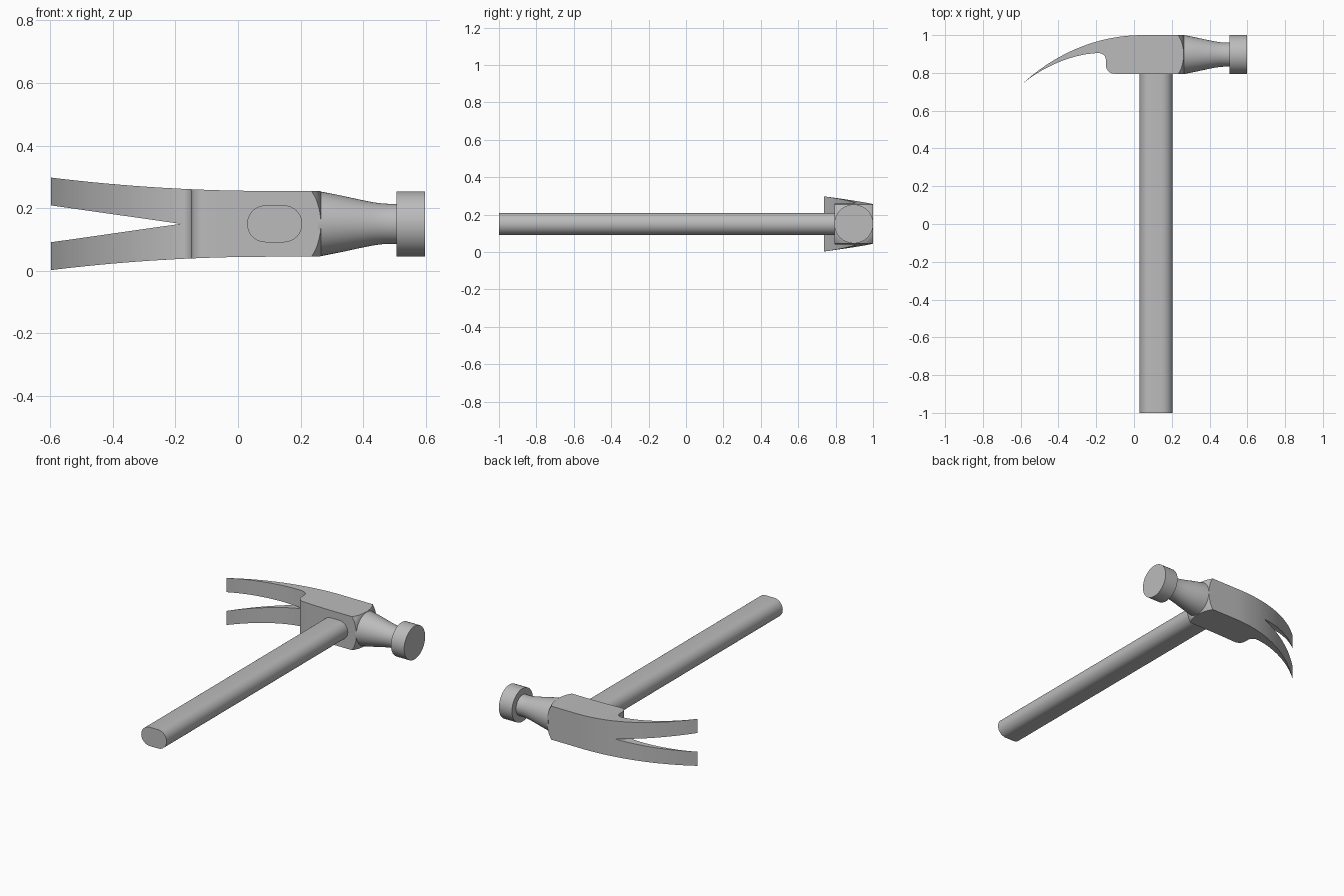
import bpy, bmesh, math
from mathutils import Matrix, Vector
from mathutils.geometry import interpolate_bezier

if "Cube" in bpy.data.objects:
    bpy.data.objects.remove(bpy.data.objects["Cube"])

AXIS_Y, AXIS_Z = 0.897, 0.15

grey = bpy.data.materials.new("plain grey")
grey.use_nodes = True
GREY = (0.5, 0.5, 0.5, 1)
grey.diffuse_color = GREY
grey.node_tree.nodes["Principled BSDF"].inputs["Base Color"].default_value = GREY


def finish(name, bm):
    bmesh.ops.recalc_face_normals(bm, faces=bm.faces[:])
    mesh = bpy.data.meshes.new(name)
    bm.to_mesh(mesh)
    bm.free()
    obj = bpy.data.objects.new(name, mesh)
    bpy.context.collection.objects.link(obj)
    mesh.materials.append(grey)
    return obj


def select(obj):
    bpy.ops.object.select_all(action='DESELECT')
    obj.select_set(True)
    bpy.context.view_layer.objects.active = obj


def smooth(obj):
    select(obj)
    bpy.ops.object.shade_smooth_by_angle(angle=math.radians(30))


def prism(points, offset):
    """Closed outline pushed along an offset."""
    bm = bmesh.new()
    face = bm.faces.new([bm.verts.new(p) for p in points])
    out = bmesh.ops.extrude_face_region(bm, geom=[face], use_keep_orig=True)
    moved = [v for v in out["geom"] if isinstance(v, bmesh.types.BMVert)]
    bmesh.ops.translate(bm, verts=moved, vec=offset)
    return bm


def revolve(name, profile, steps=64):
    """Turn (x, radius) pairs round the head axis, with flat end caps."""
    bm = bmesh.new()
    rings = []
    for x, r in profile:
        ring = [bm.verts.new((x, AXIS_Y + r * math.cos(a), AXIS_Z + r * math.sin(a)))
                for a in (math.tau * i / steps for i in range(steps))]
        rings.append(ring)
    for a, b in zip(rings, rings[1:]):
        for i in range(steps):
            j = (i + 1) % steps
            bm.faces.new((a[i], a[j], b[j], b[i]))
    bm.faces.new(rings[0])
    bm.faces.new(rings[-1])
    return finish(name, bm)


def cut(obj, cutter, operation):
    select(obj)
    mod = obj.modifiers.new("cut", 'BOOLEAN')
    mod.object, mod.operation, mod.solver = cutter, operation, 'EXACT'
    bpy.ops.object.modifier_apply(modifier=mod.name)
    bpy.data.objects.remove(cutter)


def bezier(points, count):
    return [Vector(p) for p in interpolate_bezier(*[(x, y, 0) for x, y in points], count)]


# Handle: rounded bar
half, radius, centre = 0.029, 0.059, 0.117
outline = []
for side, start in ((1, -90), (-1, 90)):
    for i in range(17):
        a = math.radians(start + 180 * i / 16)
        outline.append((centre + side * half + radius * math.cos(a), -1,
                        AXIS_Z + radius * math.sin(a)))
smooth(finish("handle", prism(outline, (0, 1.85, 0))))

# Head block and claw: side outline, widening towards the claw tip
tip = (-0.597, 0.737)
outline = bezier([(0.05, 1), (-0.2, 1), (-0.42, 0.9), tip], 28)
outline += bezier([tip, (-0.5, 0.82), (-0.34, 0.9), (-0.19, 0.905)], 16)[1:]
outline += bezier([(-0.19, 0.905), (-0.16, 0.905), (-0.148, 0.885), (-0.148, 0.862)], 8)[1:]
outline += bezier([(-0.148, 0.84), (-0.148, 0.815), (-0.13, 0.795), (-0.1, 0.795)], 8)
outline += [Vector((0.265, 0.795, 0)), Vector((0.265, 1, 0))]
bm = prism(outline, (0, 0, 1))
for i in range(20):
    bmesh.ops.bisect_plane(bm, geom=bm.verts[:] + bm.edges[:] + bm.faces[:],
                           plane_co=(0.1 - 0.034 * i, 0, 0), plane_no=(1, 0, 0))
for v in bm.verts:
    width = 0.105 + 0.043 * (max(0, 0.1 - v.co.x) / 0.7) ** 2
    v.co.z = AXIS_Z + (width if v.co.z > 0.5 else -width)
head = finish("claw_head", bm)

# Nail slot between the two claws
wedge = [(-0.183, 0.5, AXIS_Z), (-0.7, 0.5, AXIS_Z + 0.0735), (-0.7, 0.5, AXIS_Z - 0.0735)]
cut(head, finish("slot_cutter", prism(wedge, (0, 1, 0))), 'DIFFERENCE')

# Turned corners where the block meets the neck
cut(head, revolve("corner_cutter", [(-0.8, 0.7), (0.2, 0.7), (0.232, 0.15),
                                    (0.25, 0.128), (0.266, 0.1)]), 'INTERSECT')
smooth(head)

# Neck and striking face
smooth(revolve("neck", [(0.255, 0.104), (0.27, 0.102), (0.34, 0.088), (0.39, 0.077),
                        (0.43, 0.069), (0.46, 0.065), (0.48, 0.064), (0.52, 0.064)]))
smooth(revolve("striking_face", [(0.506, 0.104), (0.597, 0.104)]))
